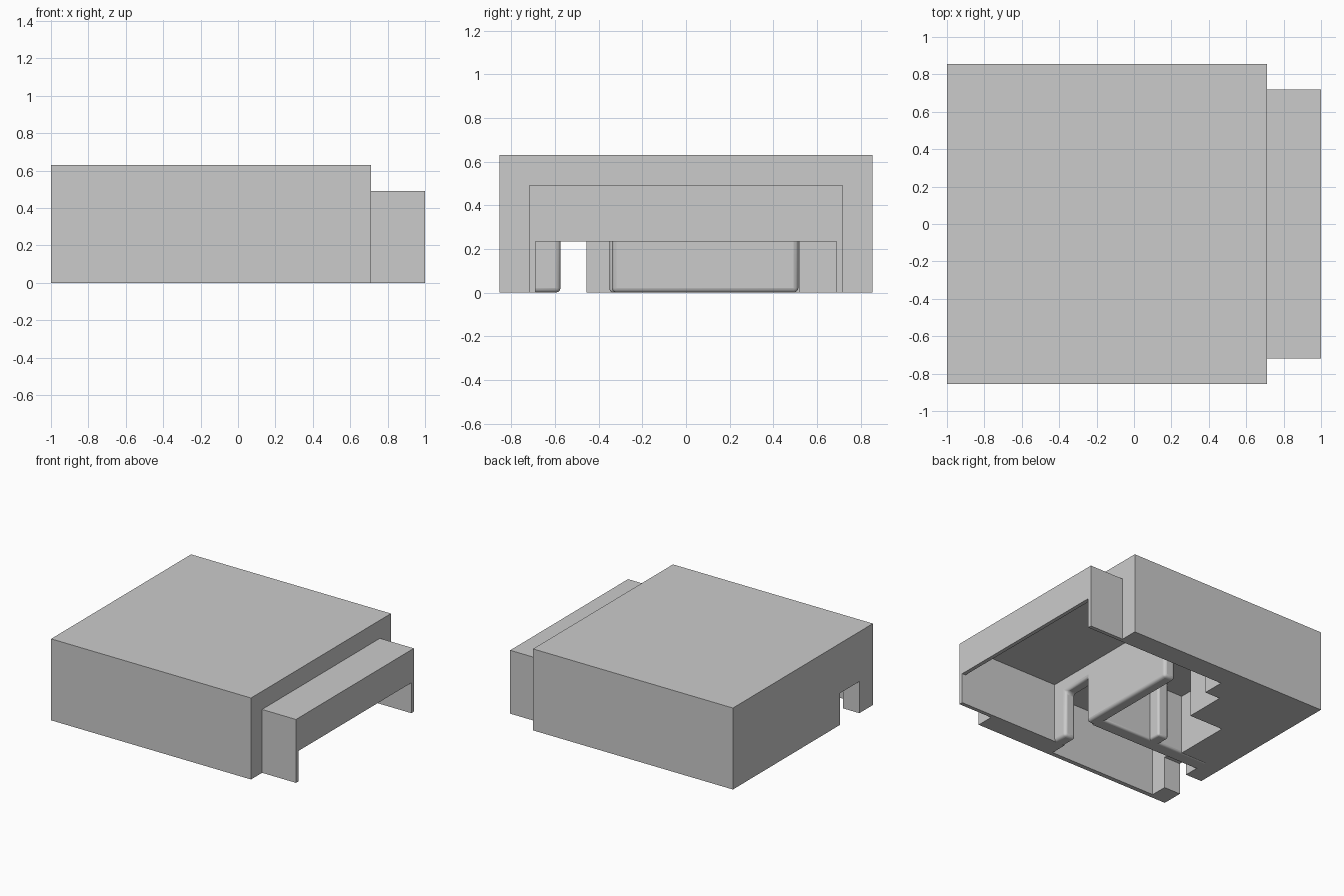
import bpy, bmesh
from mathutils import Vector

if "Cube" in bpy.data.objects:
    bpy.data.objects.remove(bpy.data.objects["Cube"])

grey = bpy.data.materials.new("plain_grey")
grey.diffuse_color = (0.6, 0.6, 0.6, 1)
grey.use_nodes = True
grey.node_tree.nodes["Principled BSDF"].inputs["Base Color"].default_value = grey.diffuse_color


def prism(name, pts, lo, hi, axis="z"):
    """Extrude a 2D outline along z (points x, y) or along x (points y, z)."""
    place = (lambda a, b, h: (a, b, h)) if axis == "z" else (lambda a, b, h: (h, a, b))
    bm = bmesh.new()
    face = bm.faces.new([bm.verts.new(place(a, b, lo)) for a, b in pts])
    new = bmesh.ops.extrude_face_region(bm, geom=[face])["geom"]
    step = Vector(place(0, 0, hi - lo))
    bmesh.ops.translate(bm, vec=step, verts=[v for v in new if isinstance(v, bmesh.types.BMVert)])
    bmesh.ops.recalc_face_normals(bm, faces=bm.faces)
    mesh = bpy.data.meshes.new(name)
    bm.to_mesh(mesh)
    bm.free()
    mesh.materials.append(grey)
    ob = bpy.data.objects.new(name, mesh)
    bpy.context.collection.objects.link(ob)
    return ob


def rect(x0, x1, y0, y1):
    return [(x0, y0), (x1, y0), (x1, y1), (x0, y1)]


def cut(target, cutter):
    mod = target.modifiers.new(cutter.name, "BOOLEAN")
    mod.operation, mod.solver, mod.object = "DIFFERENCE", "EXACT", cutter
    cutter.hide_render = True
    cutter.hide_viewport = True


def soften(ob, width):
    mod = ob.modifiers.new("rounded_edges", "BEVEL")
    mod.width, mod.segments = width, 3
    bpy.ops.object.select_all(action="DESELECT")
    ob.select_set(True)
    bpy.context.view_layer.objects.active = ob
    bpy.ops.object.shade_smooth_by_angle()


# Housing: wide block with a lower, narrower nose on +x
housing = prism("housing", [(-1, -.855), (.71, -.855), (.71, -.72), (1, -.72), (1, .72),
                            (.71, .72), (.71, .855), (-1, .855)], 0, .63)
cut(housing, prism("nose_step_cutter", rect(.71, 1.2, -1, 1), .49, 1))

# Underside cavity with a stepped rear edge
cut(housing, prism("cavity_cutter", [
    (.97, -.69), (.97, .69), (-.22, .69), (-.22, .52), (-.35, .52), (-.35, .2),
    (-.64, .2), (-.64, -.24), (-.86, -.24), (-.86, -.82), (.06, -.82), (.06, -.69)], -.2, .46))

# Openings through the nose front and the rear wall
cut(housing, prism("nose_opening_cutter", rect(.9, 1.2, -.69, .69), -.3, .235))
cut(housing, prism("rear_slot_cutter", rect(-1.2, -.8, -.69, -.455), -.25, .245))

# Cross wall in the cavity, with a passage at each end
divider = prism("cross_wall", [
    (-.72, 0), (-.575, 0), (-.575, .36), (-.34, .36), (-.34, 0), (.515, 0), (.515, .36),
    (.66, .36), (.72, .36), (.72, .5), (-.72, .5)], .055, .15, "x")
soften(divider, .022)

# Long rib behind the cross wall and a short stub rib
rib = prism("long_rib", rect(-.88, .1, -.35, -.24), 0, .48)
stub = prism("stub_rib", rect(-.44, -.35, -.27, -.15), 0, .48)
for ob in (rib, stub):
    soften(ob, .015)
